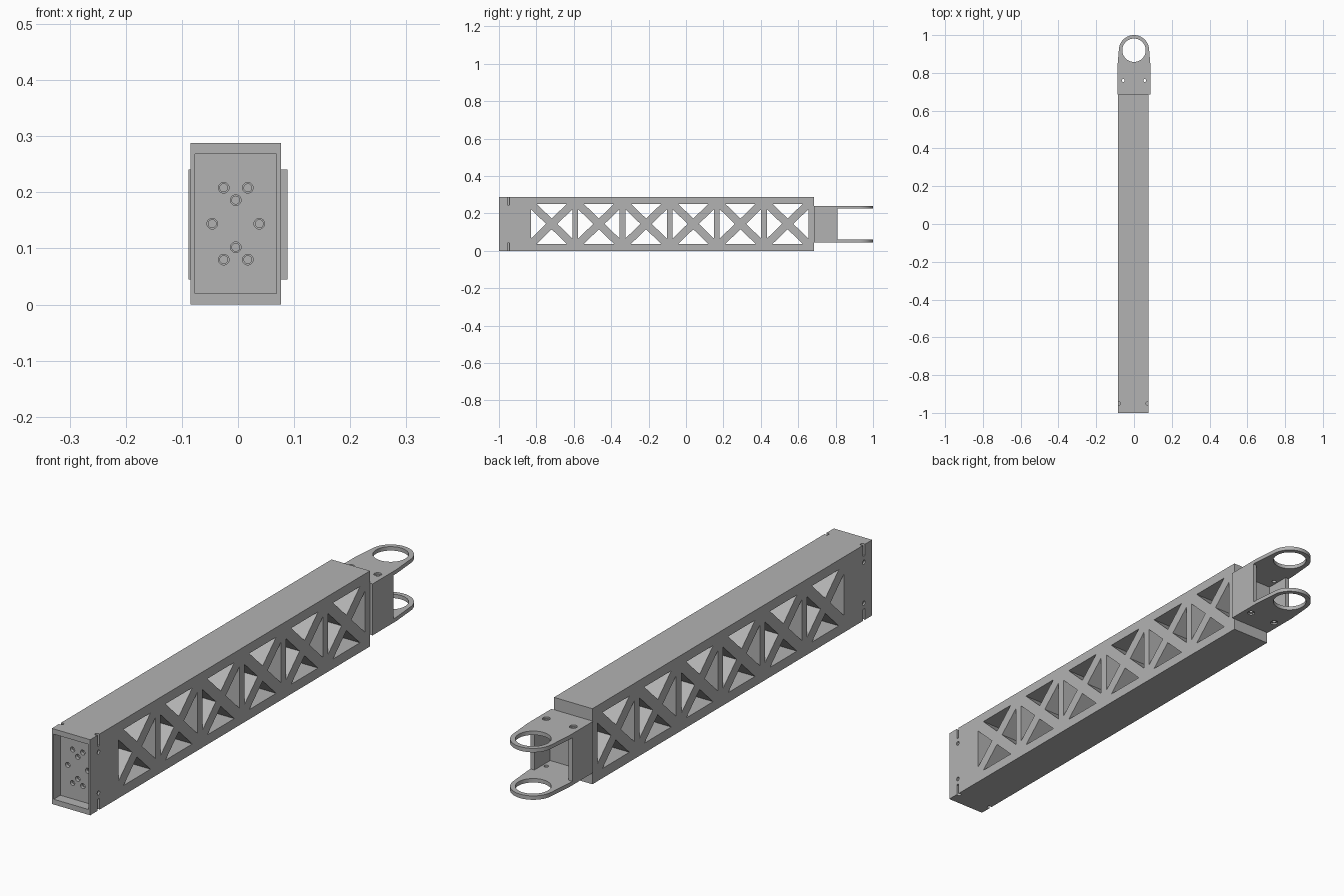
import bpy, bmesh, math

if "Cube" in bpy.data.objects:
    bpy.data.objects.remove(bpy.data.objects["Cube"])

GREY = (0.45, 0.45, 0.45, 1)
grey = bpy.data.materials.new("plain_grey")
grey.use_nodes = True
grey.diffuse_color = GREY
grey.node_tree.nodes["Principled BSDF"].inputs["Base Color"].default_value = GREY


def prism(outline, axis, lo, hi):
    """Outline in the two remaining axes, with its extent along axis."""
    return outline, axis, lo, hi


def rect(u0, u1, v0, v1):
    return [(u0, v0), (u1, v0), (u1, v1), (u0, v1)]


def circle(u, v, r, n=32):
    return [(u + r * math.cos(math.tau * i / n), v + r * math.sin(math.tau * i / n))
            for i in range(n)]


def build(name, prisms):
    place = {"x": lambda u, v, t: (t, u, v),
             "y": lambda u, v, t: (u, t, v),
             "z": lambda u, v, t: (u, v, t)}
    bm = bmesh.new()
    for outline, axis, lo, hi in prisms:
        rings = [[bm.verts.new(place[axis](u, v, t)) for u, v in outline] for t in (lo, hi)]
        n = len(outline)
        bm.faces.new(rings[0])
        bm.faces.new(rings[1])
        for i in range(n):
            j = (i + 1) % n
            bm.faces.new((rings[0][i], rings[0][j], rings[1][j], rings[1][i]))
    bmesh.ops.recalc_face_normals(bm, faces=bm.faces)
    mesh = bpy.data.meshes.new(name)
    bm.to_mesh(mesh)
    bm.free()
    mesh.materials.append(grey)
    obj = bpy.data.objects.new(name, mesh)
    bpy.context.collection.objects.link(obj)
    return obj


def cut(obj, prisms):
    cutter = build("cutter", prisms)
    cutter.hide_render = True
    mod = obj.modifiers.new("cut", "BOOLEAN")
    mod.operation, mod.solver, mod.object = "DIFFERENCE", "EXACT", cutter
    bpy.context.view_layer.objects.active = obj
    bpy.ops.object.modifier_apply(modifier=mod.name)
    bpy.data.objects.remove(cutter)


def finish(obj):
    bpy.ops.object.select_all(action="DESELECT")
    obj.select_set(True)
    bpy.context.view_layer.objects.active = obj
    bpy.ops.object.shade_smooth_by_angle(angle=math.radians(30))


# Beam body
X0, X1, Y0, Y1, H = -0.085, 0.077, -1.0, 0.685, 0.288
XC, ZC = (X0 + X1) / 2, H / 2
beam = build("truss_beam", [prism(rect(X0, X1, Y0, Y1), "z", 0, H)])

# Six crossed windows through the sides
W, HH, BAR, PITCH = 0.111, 0.107, 0.03, 0.2523
rise = BAR * HH / W
windows = []
for i in range(6):
    c = -0.829 + W + PITCH * i
    for s in (-1, 1):
        windows.append([(c - W + BAR, ZC + s * HH), (c + W - BAR, ZC + s * HH), (c, ZC + s * rise)])
        windows.append([(c + s * W, ZC - HH + rise), (c + s * W, ZC + HH - rise), (c + s * BAR, ZC)])
cut(beam, [prism(tri, "x", -0.2, 0.2) for tri in windows])

# Front recess with counterbored bolt holes
FLOOR = Y0 + 0.04
cut(beam, [prism(rect(X0 + 0.008, X1 - 0.008, 0.02, H - 0.02), "y", Y0 - 0.1, FLOOR)])
bolts = [(0, s * 0.042) for s in (-1, 1)] + [(s * 0.042, 0) for s in (-1, 1)]
bolts += [(s * 0.0215, t * 0.064) for s in (-1, 1) for t in (-1, 1)]
for r, depth in ((0.0095, 0.012), (0.007, 0.04)):
    cut(beam, [prism(circle(XC + u, ZC + v, r, 20), "y", FLOOR - 0.01, FLOOR + depth)
               for u, v in bolts])

# Corner notches and side pin holes near the front
notches = []
for x, inward in ((X0, 1), (X1, -1)):
    for lo, hi in ((-0.05, 0.043), (H - 0.043, H + 0.05)):
        notches.append(prism(circle(x + inward * 0.006, -0.95, 0.008, 16), "z", lo, hi))
    for z in (0.066, H - 0.066):
        notches.append(prism(circle(-0.95, z, 0.008, 16), "x", x - 0.007, x + 0.007))
cut(beam, notches)
finish(beam)

# Fork bracket: outline with a rounded nose
B, YN, R = 0.088, 0.92, 0.08
Z0, Z1, T = 0.045, 0.241, 0.015
outline = [(-B, Y1), (B, Y1), (B, 0.83)]
outline += [(R * math.cos(math.radians(a)), YN + R * math.sin(math.radians(a)))
            for a in range(5, 176, 5)]
outline.append((-B, 0.83))
fork = build("fork_bracket", [prism(outline, "z", Z0, Z1)])
# Gap between the plates, then the pocket between the side walls
cut(fork, [prism(rect(-0.2, 0.2, 0.81, 1.1), "z", Z0 + T, Z1 - T)])
cut(fork, [prism(rect(-B + 0.016, B - 0.016, 0.715, 0.9), "z", Z0 + T, Z1 - T)])
# Pivot eyes and countersunk screw holes
cut(fork, [prism(circle(0, YN, 0.062, 48), "z", -0.1, 0.5)])
screws = [(s * 0.057, 0.76) for s in (-1, 1)]
cut(fork, [prism(circle(u, v, 0.008, 20), "z", -0.1, 0.5) for u, v in screws])
cut(fork, [prism(circle(u, v, 0.014, 20), "z", lo, hi) for u, v in screws
           for lo, hi in ((Z0 - 0.05, Z0 + 0.006), (Z1 - 0.006, Z1 + 0.05))])
finish(fork)
